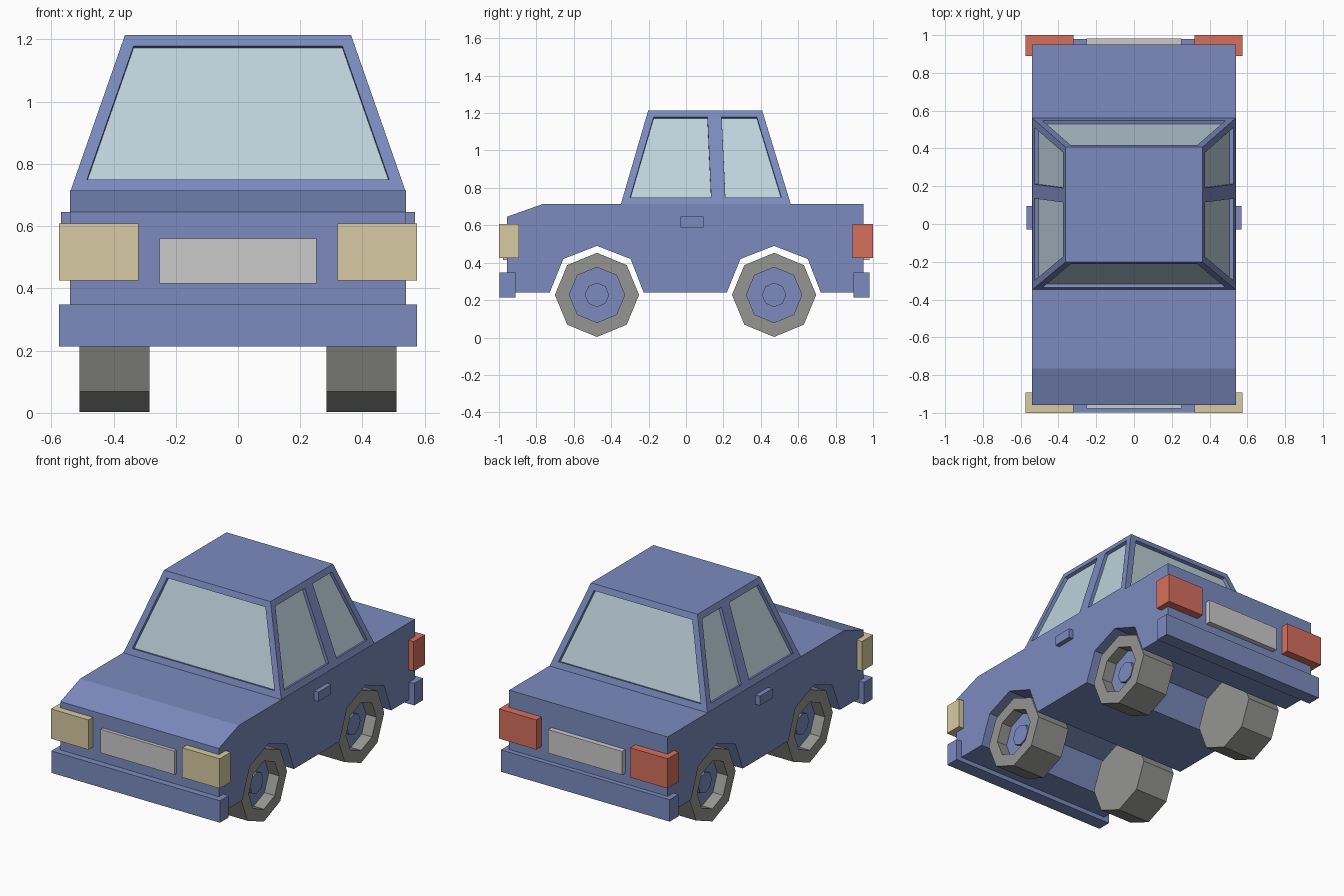
import bpy, bmesh
from math import cos, sin, pi

if "Cube" in bpy.data.objects:
    bpy.data.objects.remove(bpy.data.objects["Cube"])


def material(name, rgb):
    m = bpy.data.materials.new(name)
    m.diffuse_color = (*rgb, 1)
    m.use_nodes = True
    m.node_tree.nodes["Principled BSDF"].inputs["Base Color"].default_value = m.diffuse_color
    return m


BLUE = material("blue_paint", (0.20, 0.26, 0.52))
GLASS = material("glass", (0.52, 0.65, 0.72))
TYRE = material("tyre_grey", (0.30, 0.30, 0.29))
CREAM = material("headlight", (0.68, 0.60, 0.36))
RED = material("tail_light", (0.68, 0.16, 0.11))


def finish(name, bm, *mats):
    bmesh.ops.recalc_face_normals(bm, faces=bm.faces)
    me = bpy.data.meshes.new(name)
    bm.to_mesh(me)
    bm.free()
    ob = bpy.data.objects.new(name, me)
    bpy.context.collection.objects.link(ob)
    for m in mats:
        me.materials.append(m)
    return ob


def box(name, lo, hi, mat=None):
    bm = bmesh.new()
    bmesh.ops.create_cube(bm, size=1)
    for v in bm.verts:
        v.co = [(a + b) / 2 + c * (b - a) for a, b, c in zip(lo, hi, v.co)]
    return finish(name, bm, *([mat] if mat else []))


AXLES = {"front": -0.476, "rear": 0.471}

# body: side profile with wheel arches, extruded across the width
profile = [(-0.957, 0.24)]
for y in AXLES.values():
    profile += [(y + dy, z) for dy, z in
                ((-0.253, 0.24), (-0.18, 0.42), (0, 0.49), (0.18, 0.42), (0.25, 0.24))]
profile += [(0.95, 0.24), (0.95, 0.714), (-0.765, 0.714), (-0.957, 0.646)]
bm = bmesh.new()
side = bm.faces.new([bm.verts.new((-0.54, y, z)) for y, z in profile])
ext = bmesh.ops.extrude_face_region(bm, geom=[side], use_keep_orig=True)
for v in ext["geom"]:
    if isinstance(v, bmesh.types.BMVert):
        v.co.x = 0.54
finish("body", bm, BLUE)

# cabin: tapered block, each side quad inset into a recessed window
bm = bmesh.new()


def ring(w, z, ys):
    return [bm.verts.new((-w, y, z)) for y in ys] + [bm.verts.new((w, y, z)) for y in reversed(ys)]


low = ring(0.538, 0.714, (-0.348, 0.174, 0.56))
top = ring(0.363, 1.215, (-0.202, 0.151, 0.407))
bm.faces.new(top)
bm.faces.new(low)
panes = [bm.faces.new((low[i], low[(i + 1) % 6], top[(i + 1) % 6], top[i])) for i in range(6)]
bmesh.ops.recalc_face_normals(bm, faces=bm.faces)
bmesh.ops.inset_individual(bm, faces=panes, thickness=0.038, use_even_offset=True)
bmesh.ops.inset_individual(bm, faces=panes, thickness=0.0005, depth=-0.02, use_even_offset=True)
for f in panes:
    f.material_index = 1
finish("cabin", bm, BLUE, GLASS)

# wheels: eight-sided lathe with recessed blue rim and hub cap
LATHE = [(0, 0.285), (0.225, 0.285), (0.225, 0.51), (0.148, 0.51),
         (0.148, 0.44), (0.065, 0.44), (0.065, 0.46), (0, 0.46)]


def wheel(name, s, yc):
    bm = bmesh.new()
    rings = [[bm.verts.new((s * x, yc + r * cos(k * pi / 4), 0.228 + r * sin(k * pi / 4)))
              for k in range(8)] for r, x in LATHE]
    for i, (a, b) in enumerate(zip(rings, rings[1:])):
        for k in range(8):
            f = bm.faces.new((a[k], a[k - 1], b[k - 1], b[k]))
            f.material_index = int(i >= 4)
    bmesh.ops.remove_doubles(bm, verts=bm.verts, dist=1e-5)
    finish(name, bm, TYRE, BLUE)


for s, label in ((-1, "left"), (1, "right")):
    for end, y in AXLES.items():
        wheel(f"{end}_{label}_wheel", s, y)
    # lamps and door handles
    x0, x1 = sorted((s * 0.32, s * 0.575))
    box(f"{label}_headlight", (x0, -1, 0.425), (x1, -0.892, 0.608), CREAM)
    box(f"{label}_tail_light", (x0, 0.89, 0.425), (x1, 1, 0.608), RED)
    h0, h1 = sorted((s * 0.52, s * 0.569))
    box(f"{label}_door_handle", (h0, -0.03, 0.588), (h1, 0.094, 0.646), BLUE)

# bumpers and plates
box("front_bumper", (-0.575, -0.997, 0.213), (0.575, -0.912, 0.348), BLUE)
box("rear_bumper", (-0.575, 0.895, 0.213), (0.575, 0.98, 0.348), BLUE)
box("front_plate", (-0.252, -0.978, 0.415), (0.252, -0.94, 0.56))
box("rear_plate", (-0.252, 0.94, 0.415), (0.252, 0.982, 0.56))
